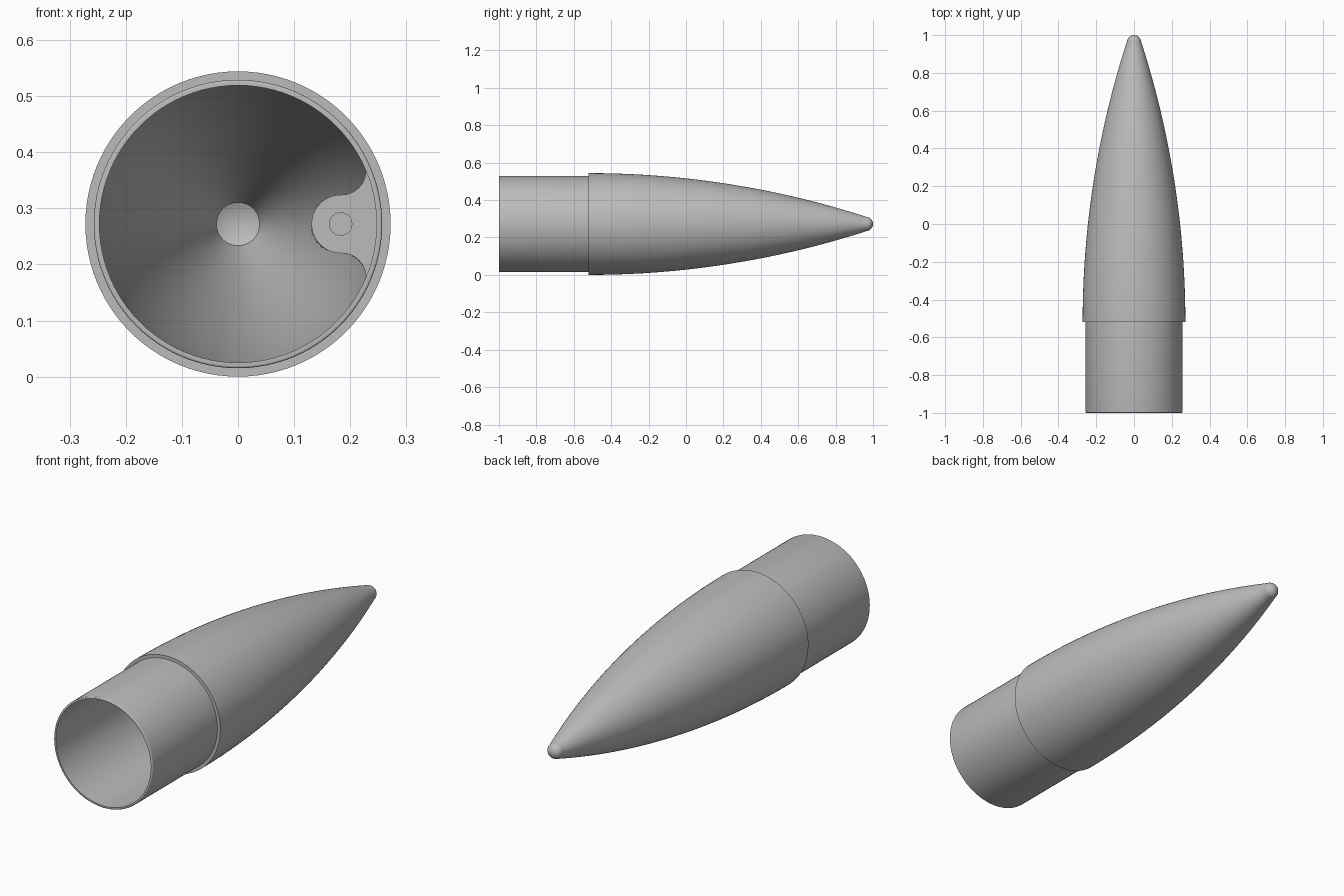
import bpy, bmesh, math
from mathutils import Vector

cube = bpy.data.objects.get("Cube")
if cube:
    bpy.data.objects.remove(cube, do_unlink=True)

BASE, R = -0.52, 0.272           # step position and largest radius
SHOULDER, BORE = 0.257, 0.247    # outer and inner radius of the sleeve
TIP = 0.038                      # radius of the rounded tip
RHO = 4.83                       # radius of the ogive arc
AXIS = Vector((0, 0, R))

grey = bpy.data.materials.new("plain grey")
grey.use_nodes = True
colour = (0.5, 0.5, 0.5, 1)
grey.diffuse_color = colour
grey.node_tree.nodes["Principled BSDF"].inputs["Base Color"].default_value = colour


def ogive(y):
    return math.sqrt(RHO ** 2 - (y - BASE) ** 2) - RHO + R


def cavity(y):
    return min(BORE, ogive(y) - 0.02)


def arc(cx, cy, r, start, end, n):
    steps = [math.radians(start + (end - start) * i / n) for i in range(n + 1)]
    return [(cx + r * math.cos(a), cy + r * math.sin(a)) for a in steps]


def finish(bm, name):
    bmesh.ops.remove_doubles(bm, verts=bm.verts, dist=1e-5)
    bmesh.ops.recalc_face_normals(bm, faces=bm.faces)
    mesh = bpy.data.meshes.new(name)
    bm.to_mesh(mesh)
    bm.free()
    obj = bpy.data.objects.new(name, mesh)
    obj.location = AXIS
    bpy.context.collection.objects.link(obj)
    mesh.materials.append(grey)
    bpy.ops.object.select_all(action='DESELECT')
    obj.select_set(True)
    bpy.context.view_layer.objects.active = obj
    bpy.ops.object.shade_smooth_by_angle(angle=math.radians(30))


# Hollow nose cone with sleeve: one closed profile of (radius, y), turned round y
tangent = math.degrees(math.asin((0.974 - BASE) / RHO))
profile = arc(0, 1 - TIP, TIP, 90, tangent, 10)
profile += [(ogive(y), y) for y in (0.97 + (BASE - 0.97) * i / 40 for i in range(41))]
profile += [(SHOULDER, BASE)]
profile += arc(SHOULDER - 0.004, -0.996, 0.004, 0, -90, 4)
profile += [(BORE, -1)]
profile += [(cavity(y), y) for y in (-0.5 + 1.4 * i / 40 for i in range(41))]
profile += [(0, 0.92)]

bm = bmesh.new()
verts = [bm.verts.new((r, y, 0)) for r, y in profile]
edges = [bm.edges.new(pair) for pair in zip(verts, verts[1:])]
bmesh.ops.spin(bm, geom=verts + edges, cent=(0, 0, 0), axis=(0, 1, 0),
               angle=math.tau, steps=96, use_merge=True)
finish(bm, "nose_cone")

# Inner lug: rounded boss with fillets running into the bore wall
outline = arc(0.185, 0.095, 0.043, 0, -90, 8)
outline += arc(0.183, 0, 0.052, 90, 270, 20)
outline += arc(0.185, -0.095, 0.043, 90, 0, 8)
outline += arc(0, 0, BORE + 0.002, -22.6, 22.6, 12)
hole = arc(0.183, 0, 0.02, 0, 345, 23)


def ring(bm, points, y):
    """Closed loop at y, held just inside the cone wall."""
    limit = cavity(y) + 0.003
    loop = []
    for x, z in points:
        k = min(1, limit / math.hypot(x, z))
        loop.append(bm.verts.new((x * k, y, z * k)))
    return loop


def bridge(bm, a, b):
    for i in range(len(a)):
        j = (i + 1) % len(a)
        bm.faces.new((a[i], a[j], b[j], b[i]))


bm = bmesh.new()
FRONT = -0.48
loops = [ring(bm, outline, FRONT + 1.1 * i / 22) for i in range(23)]
for a, b in zip(loops, loops[1:]):
    bridge(bm, a, b)
bm.faces.new(loops[-1])
mouth, floor = ring(bm, hole, FRONT), ring(bm, hole, FRONT + 0.1)
bridge(bm, mouth, floor)
bm.faces.new(floor)
rim = [e for e in bm.edges if all(abs(v.co.y - FRONT) < 1e-6 for v in e.verts)]
bmesh.ops.triangle_fill(bm, edges=rim, use_beauty=True)
finish(bm, "inner_lug")
